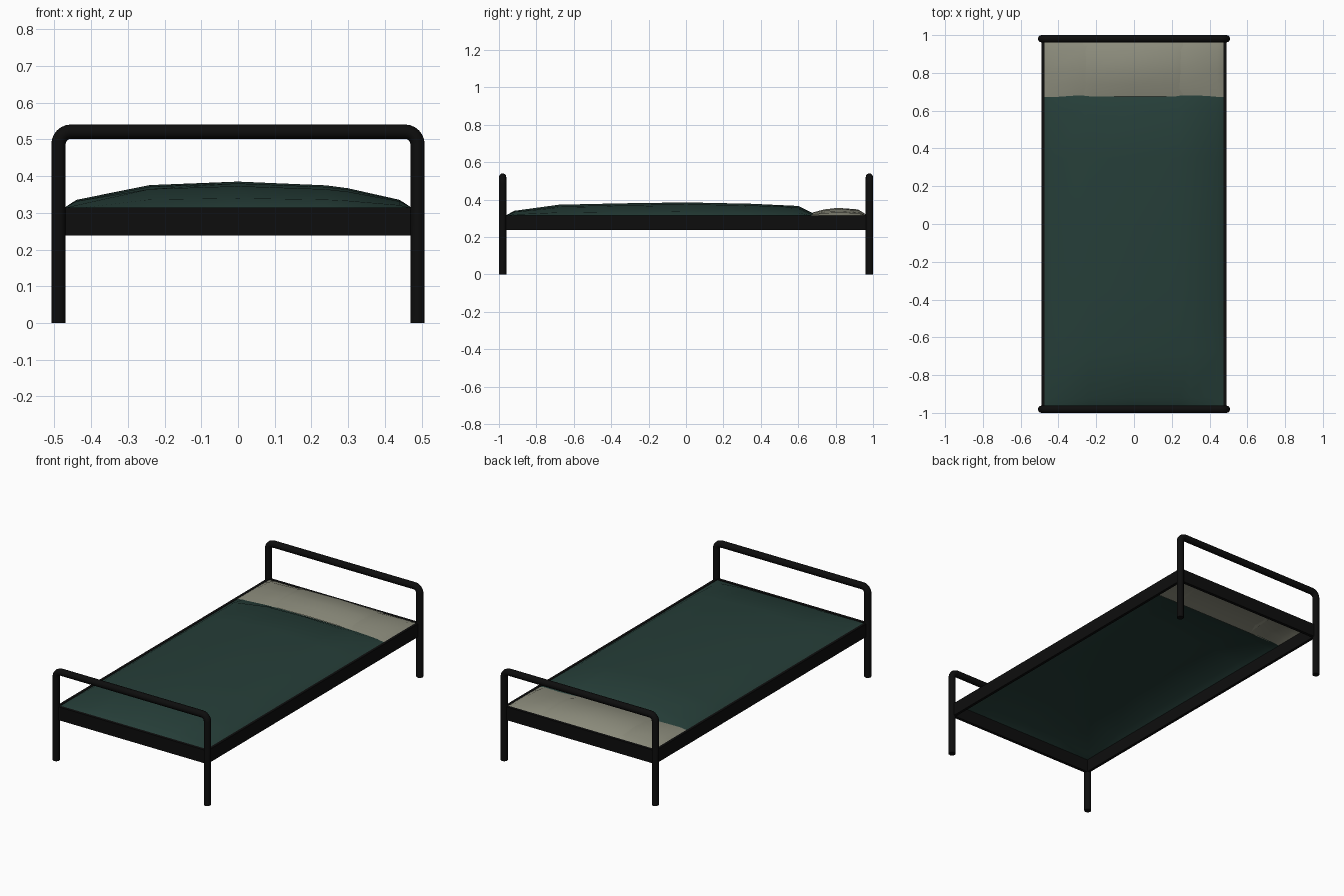
import bpy, bmesh, math
from mathutils import Vector

if "Cube" in bpy.data.objects:
    bpy.data.objects.remove(bpy.data.objects["Cube"])


def material(name, rgb):
    m = bpy.data.materials.new(name)
    m.diffuse_color = (*rgb, 1)
    m.use_nodes = True
    m.node_tree.nodes["Principled BSDF"].inputs["Base Color"].default_value = m.diffuse_color
    return m


BLACK = material("black metal", (0.004, 0.004, 0.004))
GREEN = material("dark green blanket", (0.019, 0.048, 0.040))
BEIGE = material("beige linen", (0.26, 0.26, 0.20))


def finish(name, bm, mat, smooth):
    me = bpy.data.meshes.new(name)
    bm.to_mesh(me)
    bm.free()
    me.materials.append(mat)
    for p in me.polygons:
        p.use_smooth = smooth
    ob = bpy.data.objects.new(name, me)
    bpy.context.collection.objects.link(ob)
    return ob


def box(name, x0, x1, y0, y1, z0, z1, mat):
    bm = bmesh.new()
    bmesh.ops.create_cube(bm, size=1)
    for v in bm.verts:
        v.co = Vector(((x0 + x1) / 2 + v.co.x * (x1 - x0),
                       (y0 + y1) / 2 + v.co.y * (y1 - y0),
                       (z0 + z1) / 2 + v.co.z * (z1 - z0)))
    finish(name, bm, mat, False)


def mound(name, xprof, yprof, base, height, mat):
    """Soft cloth shell: product of two (position, height) profiles."""
    bm = bmesh.new()
    rows = [[bm.verts.new((x, y, base + height * hx * hy)) for x, hx in xprof]
            for y, hy in yprof]
    for a, b in zip(rows, rows[1:]):
        for i in range(len(a) - 1):
            bm.faces.new((a[i], a[i + 1], b[i + 1], b[i]))
    finish(name, bm, mat, True)


def end_frame(name, y):
    """Bent round tube: two legs and a top bar with rounded corners."""
    X, top, r = 0.489, 0.521, 0.034
    pts = [(-X, 0)]
    for cx, a0 in ((-X + r, 180), (X - r, 90)):
        for k in range(7):
            a = math.radians(a0 - 15 * k)
            pts.append((cx + r * math.cos(a), top - r + r * math.sin(a)))
    pts.append((X, 0))
    cu = bpy.data.curves.new(name, 'CURVE')
    cu.dimensions = '3D'
    cu.bevel_depth = 0.0195
    cu.bevel_resolution = 4
    cu.use_fill_caps = True
    sp = cu.splines.new('POLY')
    sp.points.add(len(pts) - 1)
    for p, (x, z) in zip(sp.points, pts):
        p.co = (x, y, z, 1)
    sp.use_smooth = True
    cu.materials.append(BLACK)
    ob = bpy.data.objects.new(name, cu)
    bpy.context.collection.objects.link(ob)


# Tubular head and foot frames
end_frame("foot_frame", -0.9805)
end_frame("head_frame", 0.9805)

# Thin rails around the mattress
for s, side in ((-1, "left"), (1, "right")):
    a, b = sorted((s * 0.474, s * 0.490))
    box(side + "_rail", a, b, -0.975, 0.975, 0.238, 0.315, BLACK)
for s, end in ((-1, "foot"), (1, "head")):
    a, b = sorted((s * 0.966, s * 0.984))
    box(end + "_rail", -0.48, 0.48, a, b, 0.238, 0.315, BLACK)

# Blanket
XP = [(-0.476, 0), (-0.44, 0.32), (-0.24, 0.87), (0, 1),
      (0.24, 0.86), (0.30, 0.75), (0.44, 0.32), (0.476, 0)]
YP = [(-0.968, 0), (-0.92, 0.38), (-0.68, 0.83), (-0.35, 0.93), (0, 1),
      (0.35, 0.9), (0.60, 0.74), (0.68, 0.2)]
mound("blanket", XP, YP, 0.312, 0.073, GREEN)

# Sheet under the pillow, tucked below the blanket edge
mound("sheet", [(-0.476, 0), (-0.44, 0.7), (-0.27, 1), (0.27, 1), (0.44, 0.7), (0.476, 0)],
      [(0.672, 0.3), (0.74, 0.85), (0.82, 1), (0.92, 0.8), (0.968, 0)],
      0.313, 0.026, BEIGE)

# Pillow
mound("pillow", [(-0.27, 0.5), (-0.22, 0.85), (0, 1), (0.21, 0.85), (0.26, 0.5)],
      [(0.676, 0.4), (0.74, 0.8), (0.81, 1), (0.92, 0.8), (0.968, 0.08)],
      0.314, 0.042, BEIGE)
